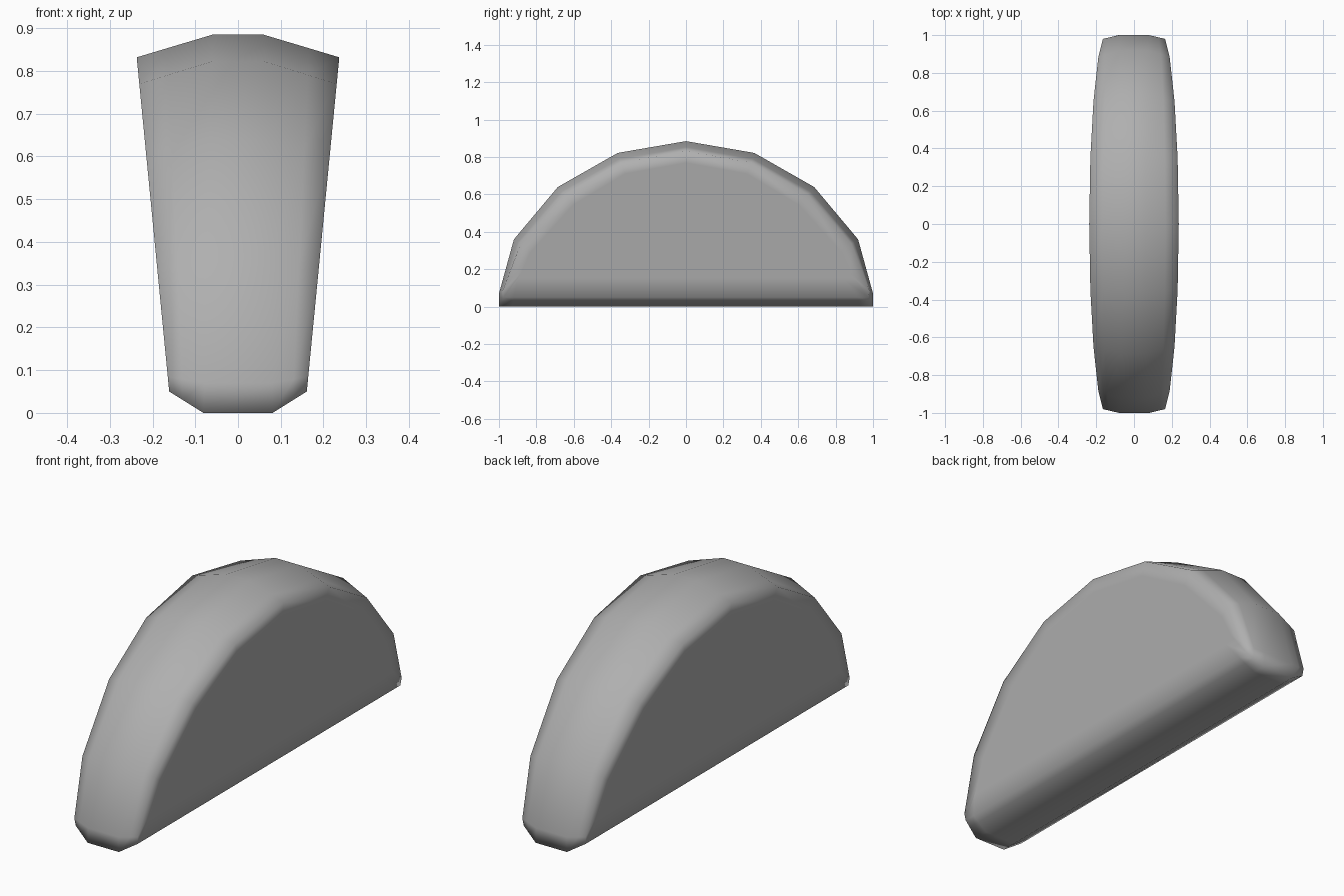
import bpy, bmesh

if "Cube" in bpy.data.objects:
    bpy.data.objects.remove(bpy.data.objects["Cube"])

# Half outlines (y, z) from the underside to the crown, mirrored in y
RIM = [(0.93, 0.0), (1.0, 0.0), (1.0, 0.07), (0.92, 0.36), (0.685, 0.64), (0.365, 0.822), (0, 0.885)]
EDGE = [(0.92, 0.05), (0.975, 0.05), (0.98, 0.085), (0.885, 0.335), (0.65, 0.60), (0.35, 0.77), (0, 0.832)]
INSET = [(0.84, 0.15), (0.90, 0.15), (0.88, 0.18), (0.83, 0.29), (0.60, 0.545), (0.325, 0.71), (0, 0.768)]
BEND = 0.6  # position of the extra loop between rim and edge


def rim_width(z):
    return 0.081 - 0.0237 * z


def side_width(z):
    return 0.161 + (z - 0.05) * 0.0972


def full(half, width):
    pts = half + [(-y, z) for y, z in reversed(half[:-1])]
    return [(width(z), y, z) for y, z in pts]


def mix(a, b):
    return [tuple(p + (q - p) * BEND for p, q in zip(u, v)) for u, v in zip(a, b)]


bm = bmesh.new()

# Rings from the right side face, over the rim, to the left side face
inset, edge, rim = full(INSET, side_width), full(EDGE, side_width), full(RIM, rim_width)
half = [inset, edge, mix(rim, edge), rim]
rings = [[bm.verts.new(p) for p in r] for r in half]
rings += [[bm.verts.new((-x, y, z)) for x, y, z in r] for r in reversed(half)]
for a, b in zip(rings, rings[1:]):
    n = len(a)
    for i in range(n):
        j = (i + 1) % n
        bm.faces.new((a[i], a[j], b[j], b[i]))

# Flat side faces
bm.faces.new(rings[0])
bm.faces.new(rings[-1])
bmesh.ops.recalc_face_normals(bm, faces=bm.faces)
for f in bm.faces:
    f.smooth = True

mesh = bpy.data.meshes.new("half_disc_shell")
bm.to_mesh(mesh)
bm.free()
shell = bpy.data.objects.new("half_disc_shell", mesh)
bpy.context.collection.objects.link(shell)

# Darker grey finish
mat = bpy.data.materials.new("dark_grey")
mat.diffuse_color = (0.43, 0.43, 0.43, 1)
mat.use_nodes = True
mat.node_tree.nodes["Principled BSDF"].inputs["Base Color"].default_value = mat.diffuse_color
mesh.materials.append(mat)
